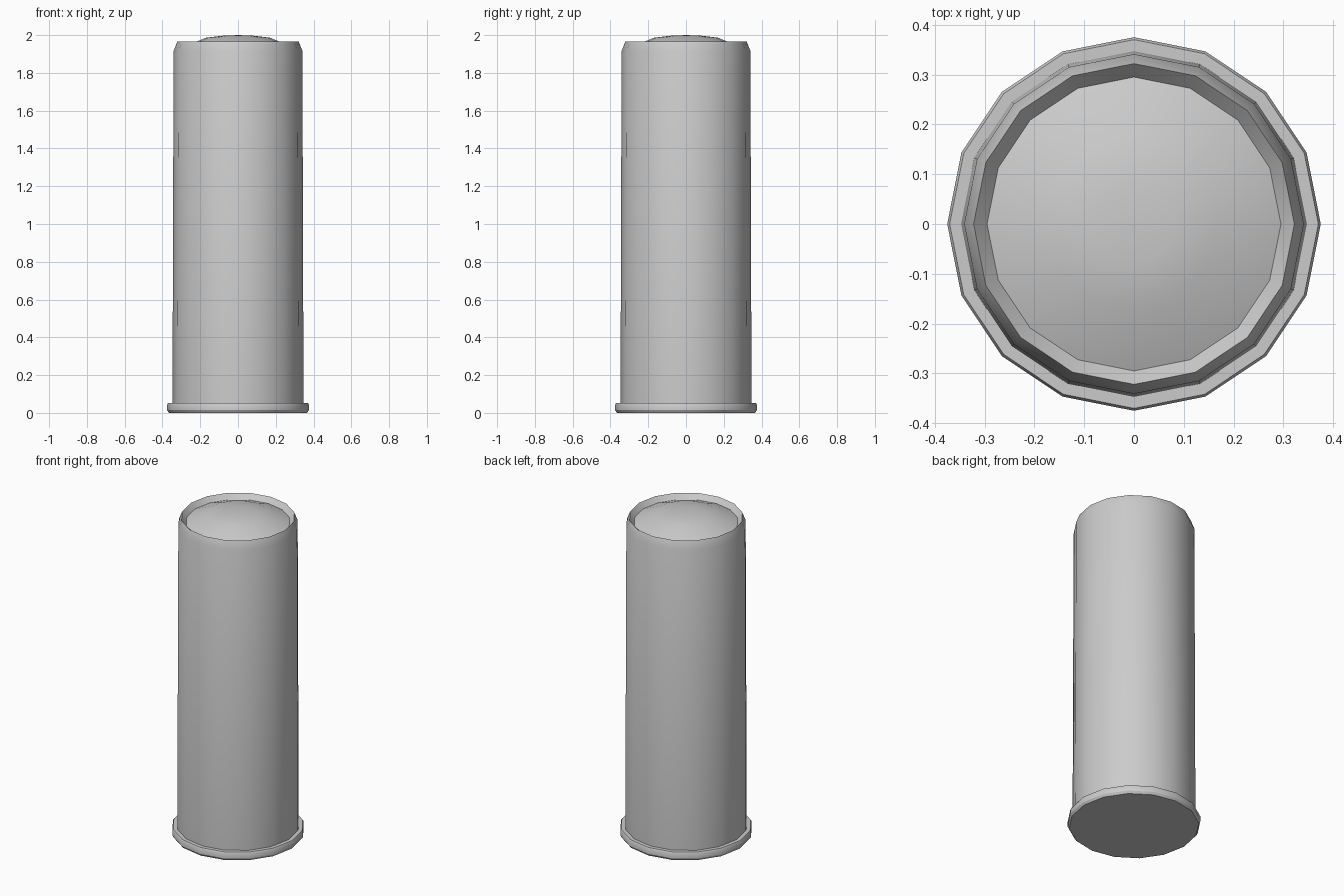
import bpy, bmesh, math

if "Cube" in bpy.data.objects:
    bpy.data.objects.remove(bpy.data.objects["Cube"])

SIDES = 16


def lathe(name, profile):
    """Spin a (radius, z) profile around z; radius 0 becomes a pole."""
    bm = bmesh.new()
    rings = []
    for r, z in profile:
        if r == 0:
            rings.append([bm.verts.new((0, 0, z))] * SIDES)
        else:
            rings.append([bm.verts.new((r * math.cos(2 * math.pi * i / SIDES),
                                        r * math.sin(2 * math.pi * i / SIDES), z))
                          for i in range(SIDES)])
    for a, b in zip(rings, rings[1:]):
        for i in range(SIDES):
            j = (i + 1) % SIDES
            quad = list(dict.fromkeys((a[i], a[j], b[j], b[i])))
            bm.faces.new(quad)
    mesh = bpy.data.meshes.new(name)
    bm.to_mesh(mesh)
    bm.free()
    obj = bpy.data.objects.new(name, mesh)
    bpy.context.collection.objects.link(obj)
    bpy.ops.object.select_all(action='DESELECT')
    obj.select_set(True)
    bpy.context.view_layer.objects.active = obj
    bpy.ops.object.shade_smooth_by_angle(angle=math.radians(30))
    return obj


# Flanged base with bevelled lower edge
lathe("base_rim", [(0, 0), (0.366, 0), (0.375, 0.014), (0.375, 0.043),
                   (0.37, 0.052), (0.347, 0.052)])

# Slightly tapered tube, with a rolled-in mouth sloping down to the cap
lathe("tube", [(0.347, 0.052), (0.341, 1.915), (0.322, 1.965), (0.295, 1.934)])

# Shallow domed closure
lathe("domed_cap", [(0.295, 1.934), (0.17, 1.986), (0.08, 1.997), (0, 2.0)])
